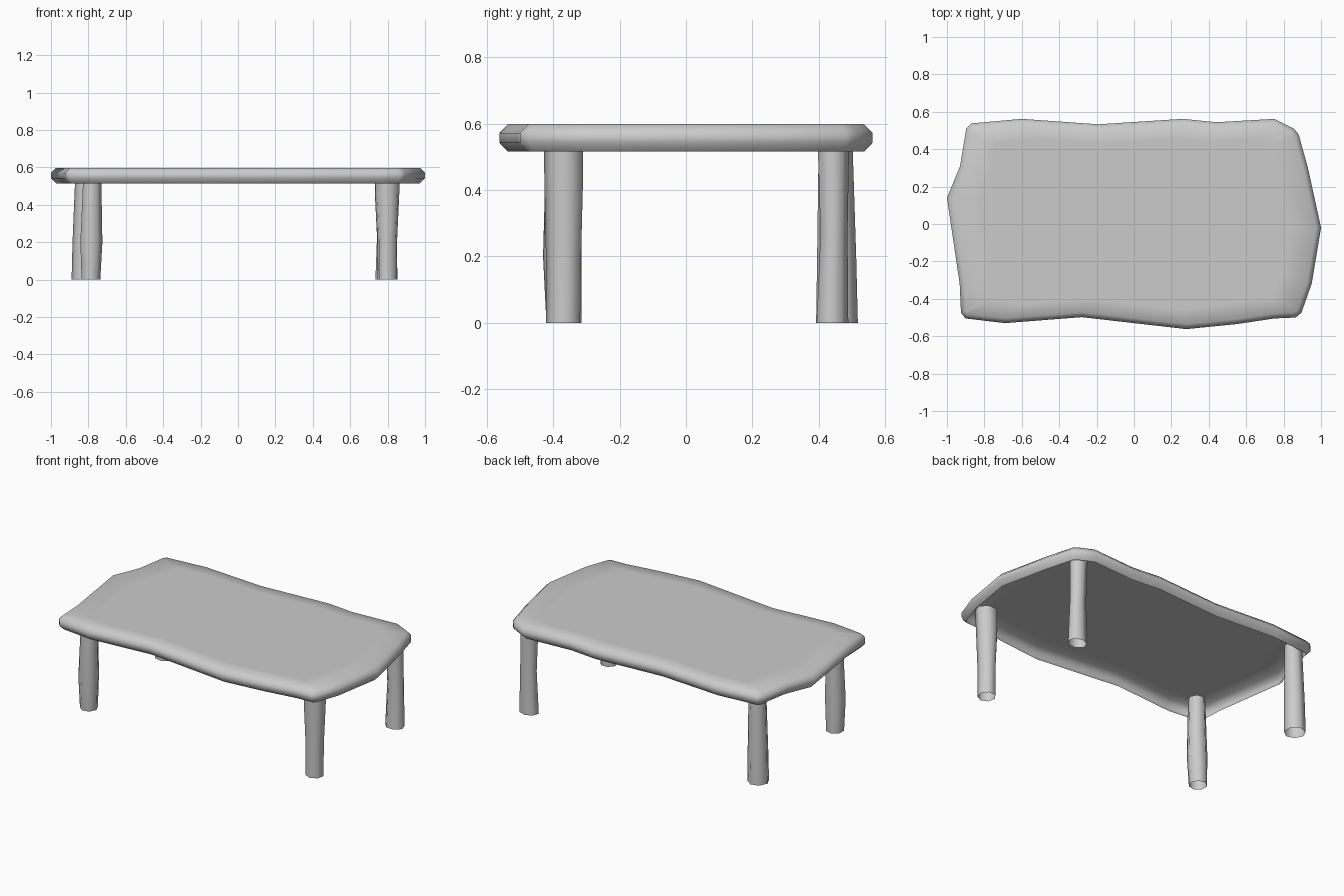
import bpy, bmesh, math
from mathutils import Vector

if "Cube" in bpy.data.objects:
    bpy.data.objects.remove(bpy.data.objects["Cube"])


def loft(name, rings, angle):
    """Skin a stack of equal-sized rings, open below and capped on top."""
    bm = bmesh.new()
    loops = [[bm.verts.new(p) for p in ring] for ring in rings]
    n = len(loops[0])
    for a, b in zip(loops, loops[1:]):
        for i in range(n):
            j = (i + 1) % n
            bm.faces.new((a[i], a[j], b[j], b[i]))
    bm.faces.new(loops[-1])
    mesh = bpy.data.meshes.new(name)
    bm.to_mesh(mesh)
    bm.free()
    obj = bpy.data.objects.new(name, mesh)
    bpy.context.collection.objects.link(obj)
    bpy.ops.object.select_all(action='DESELECT')
    obj.select_set(True)
    bpy.context.view_layer.objects.active = obj
    bpy.ops.object.shade_smooth_by_angle(angle=math.radians(angle))
    return obj


def inset(points, d):
    """Offset a counter-clockwise outline inwards with mitred corners."""
    out = []
    for i, p in enumerate(points):
        p = Vector(p)
        e1 = (p - Vector(points[i - 1])).normalized()
        e2 = (Vector(points[(i + 1) % len(points)]) - p).normalized()
        n1, n2 = Vector((-e1.y, e1.x)), Vector((-e2.y, e2.x))
        out.append(p + (n1 + n2) * d / (1 + n1.dot(n2)))
    return out


# Wavy top: a shell open underneath, with a chamfered rim
outline = [(-0.90, -0.505), (-0.69, -0.53), (-0.28, -0.498), (0.28, -0.562),
           (0.55, -0.535), (0.75, -0.505), (0.865, -0.50), (0.895, -0.475),
           (0.95, -0.32), (1.0, -0.02), (0.93, 0.30), (0.88, 0.48),
           (0.855, 0.51), (0.75, 0.562), (0.44, 0.544), (0.26, 0.562),
           (-0.19, 0.533), (-0.60, 0.562), (-0.87, 0.538), (-0.897, 0.51),
           (-0.93, 0.31), (-1.0, 0.14), (-0.932, -0.32), (-0.925, -0.475)]
rim = [(0.026, 0.515), (0.0, 0.542), (0.0, 0.571), (0.026, 0.598)]
rings = [[(p.x, p.y, z) for p in inset(outline, d)] for d, z in rim]
# Inner ring keeps the middle of the top flat-looking
rings.append([(x * 0.85, y * 0.85, z) for x, y, z in rings[-1]])
loft("table_top", rings, 60)

# Hewn legs: each section is (z, x min, x max, y min, y max)
legs = {
    "front_left_leg": [(0, -0.84, -0.738, -0.42, -0.315),
                       (0.2, -0.847, -0.727, -0.43, -0.315),
                       (0.57, -0.83, -0.733, -0.42, -0.32)],
    "front_right_leg": [(0, 0.745, 0.85, -0.42, -0.315),
                        (0.2, 0.745, 0.85, -0.42, -0.312),
                        (0.46, 0.732, 0.862, -0.425, -0.305),
                        (0.57, 0.732, 0.866, -0.425, -0.308)],
    "back_left_leg": [(0, -0.888, -0.765, 0.392, 0.517),
                      (0.2, -0.883, -0.765, 0.395, 0.512),
                      (0.57, -0.868, -0.767, 0.40, 0.50)],
    "back_right_leg": [(0, 0.735, 0.853, 0.39, 0.487),
                       (0.27, 0.745, 0.845, 0.402, 0.485),
                       (0.57, 0.735, 0.84, 0.392, 0.49)],
}
SIDES = 7
for k, (name, sections) in enumerate(legs.items()):
    rings = []
    for z, x0, x1, y0, y1 in sections:
        cx, cy, rx, ry = (x0 + x1) / 2, (y0 + y1) / 2, (x1 - x0) / 1.94, (y1 - y0) / 1.94
        rings.append([(cx + rx * math.cos(a), cy + ry * math.sin(a), z)
                      for a in (math.tau * (i + k * 0.25) / SIDES for i in range(SIDES))])
    loft(name, rings, 60)
